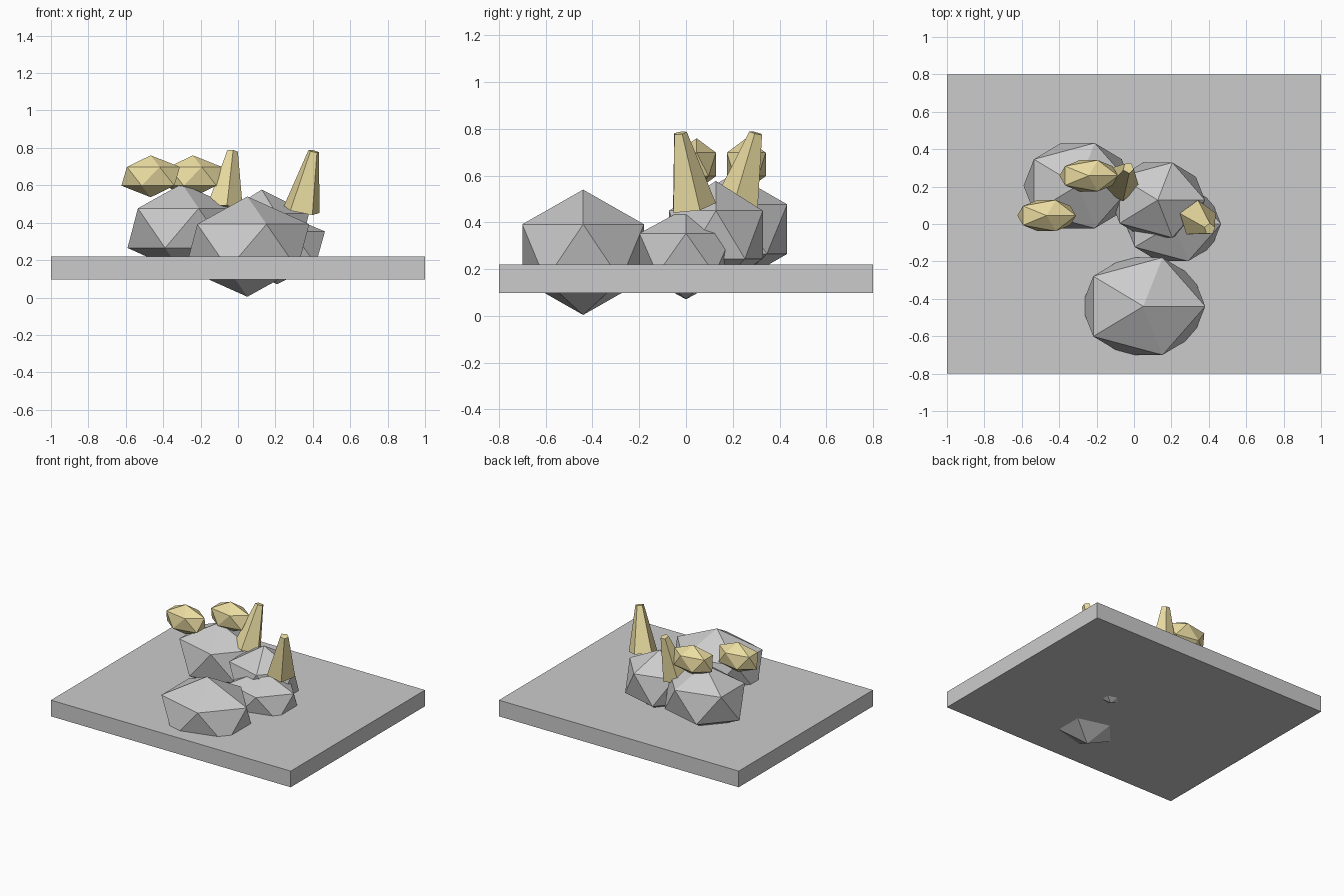
import bpy, math
from mathutils import Vector, Quaternion

if "Cube" in bpy.data.objects:
    bpy.data.objects.remove(bpy.data.objects["Cube"])

gold = bpy.data.materials.new("gold")
gold.diffuse_color = (0.83, 0.72, 0.36, 1)
gold.use_nodes = True
gold.node_tree.nodes["Principled BSDF"].inputs["Base Color"].default_value = gold.diffuse_color


def finish(name, mat=None):
    ob = bpy.context.object
    ob.name = name
    if mat:
        ob.data.materials.append(mat)
    return ob


def ico(name, loc, radii, mat=None):
    """Faceted 20-sided stone stretched to the given radii."""
    bpy.ops.mesh.primitive_ico_sphere_add(subdivisions=1, radius=1, location=loc)
    finish(name, mat).scale = radii


def spike(name, base, tip, spin):
    """Five-sided tapered crystal leaning from base to tip."""
    a, b = Vector(base), Vector(tip)
    bpy.ops.mesh.primitive_cone_add(vertices=5, radius1=0.102, radius2=0.03,
                                    depth=(b - a).length, location=(a + b) / 2)
    ob = finish(name, gold)
    ob.rotation_mode = 'QUATERNION'
    lean = Vector((0, 0, 1)).rotation_difference(b - a)
    ob.rotation_quaternion = lean @ Quaternion((0, 0, 1), math.radians(spin))


# Ground slab
bpy.ops.mesh.primitive_cube_add(size=1, location=(0, 0, 0.158))
finish("slab").scale = (2, 1.6, 0.122)

# Boulders
ico("front_boulder", (0.05, -0.44, 0.272), (0.37, 0.306, 0.268))
ico("back_left_boulder", (-0.30, 0.205, 0.371), (0.325, 0.268, 0.237))
ico("middle_boulder", (0.127, 0.128, 0.347), (0.282, 0.236, 0.23))
ico("right_boulder", (0.21, 0.0, 0.266), (0.285, 0.234, 0.195))

# Gold nuggets
ico("left_nugget", (-0.467, 0.045, 0.648), (0.175, 0.098, 0.112), gold)
ico("back_nugget", (-0.242, 0.258, 0.648), (0.175, 0.098, 0.112), gold)

# Gold spikes
spike("right_spike", (0.34, 0.027, 0.466), (0.405, -0.026, 0.782), 0)
spike("back_spike", (-0.073, 0.22, 0.47), (-0.03, 0.30, 0.782), -29)
